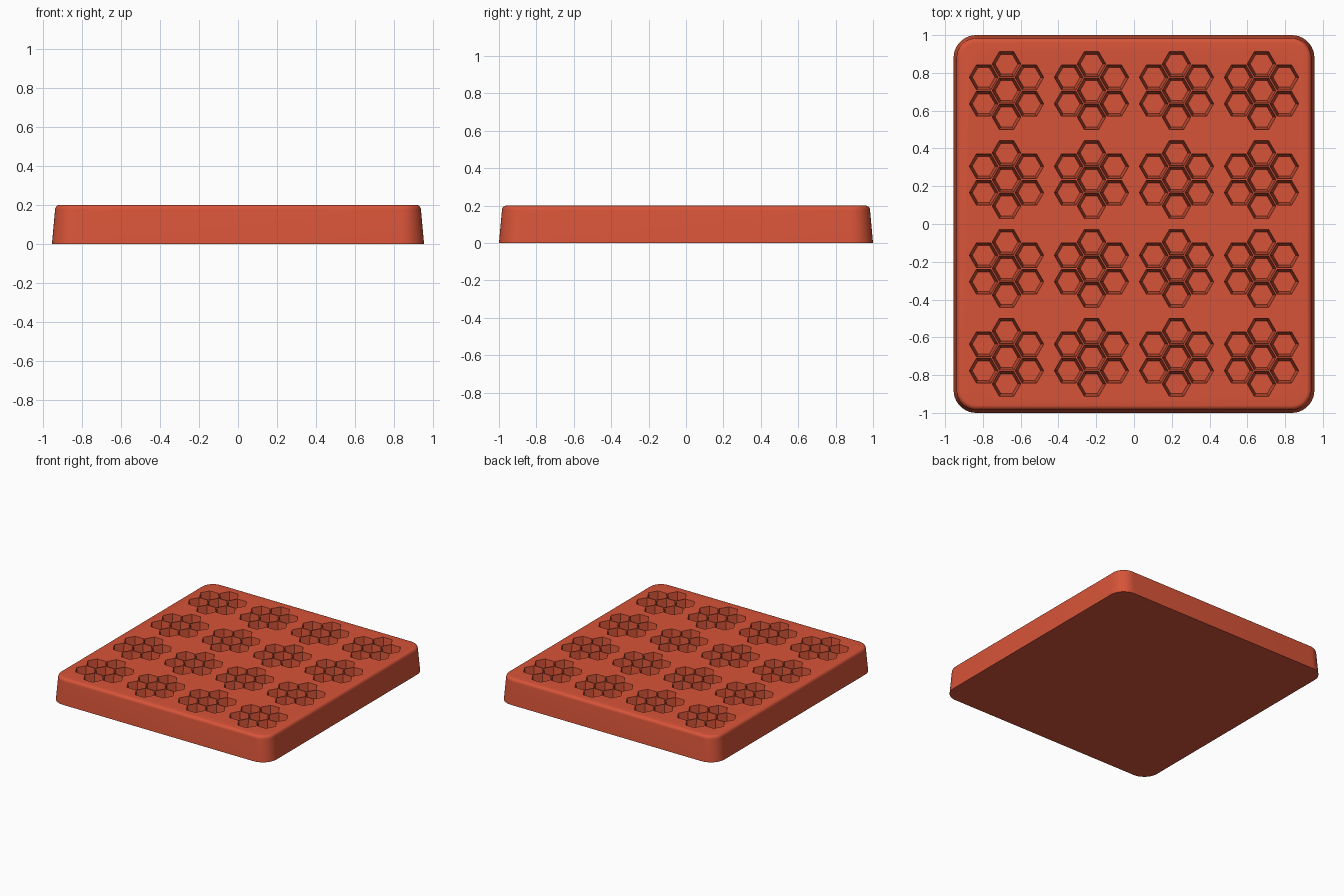
import bpy
import bmesh
from math import cos, sin, pi, radians

cube = bpy.data.objects.get("Cube")
if cube:
    bpy.data.objects.remove(cube)

HALF_X, HALF_Y, HEIGHT = 0.955, 1.0, 0.2
CORNER, FILLET, DRAFT = 0.12, 0.025, 0.016
PITCH_X, PITCH_Y = 0.45, 0.471
RIM, FLOOR, DEPTH = 0.076, 0.06, 0.14

red = bpy.data.materials.new("brick red")
red.use_nodes = True
red.diffuse_color = (0.68, 0.088, 0.04, 1)
red.node_tree.nodes["Principled BSDF"].inputs["Base Color"].default_value = red.diffuse_color


def rounded_outline(inset, z, steps=10):
    """Rounded rectangle, pulled in from the base outline by inset."""
    points = []
    for quarter, (sx, sy) in enumerate([(1, 1), (-1, 1), (-1, -1), (1, -1)]):
        for i in range(steps + 1):
            a = (quarter + i / steps) * pi / 2
            points.append((sx * (HALF_X - CORNER) + (CORNER - inset) * cos(a),
                           sy * (HALF_Y - CORNER) + (CORNER - inset) * sin(a), z))
    return points


def hexagon(x, y, radius, z):
    return [(x + radius * cos(i * pi / 3), y + radius * sin(i * pi / 3), z) for i in range(6)]


def loft(bm, outlines):
    """Skin a stack of outlines from bottom to top and cap both ends."""
    rings = [[bm.verts.new(p) for p in outline] for outline in outlines]
    for low, high in zip(rings, rings[1:]):
        for i in range(len(low)):
            j = (i + 1) % len(low)
            bm.faces.new((low[i], low[j], high[j], high[i]))
    bm.faces.new(rings[0][::-1])
    bm.faces.new(rings[-1])


def make_object(name, bm):
    mesh = bpy.data.meshes.new(name)
    bm.to_mesh(mesh)
    bm.free()
    mesh.materials.append(red)
    obj = bpy.data.objects.new(name, mesh)
    bpy.context.collection.objects.link(obj)
    return obj


# Tray block: drafted sides with a rounded top edge
bm = bmesh.new()
outlines = [rounded_outline(0, 0)]
for i in range(6):
    a = i / 5 * pi / 2
    outlines.append(rounded_outline(DRAFT + FILLET * (1 - cos(a)),
                                    HEIGHT - FILLET * (1 - sin(a))))
loft(bm, outlines)
tray = make_object("honeycomb_tray", bm)

# Pocket cutters: a four by four grid of seven-cell clusters
cells = [(0, 0), (0, 0.14), (0, -0.14)]
cells += [(sx * 0.121, sy * 0.07) for sx in (-1, 1) for sy in (-1, 1)]
bm = bmesh.new()
for column in range(4):
    for row in range(4):
        for dx, dy in cells:
            x = (column - 1.5) * PITCH_X + dx
            y = (row - 1.5) * PITCH_Y + dy
            loft(bm, [hexagon(x, y, FLOOR, HEIGHT - DEPTH),
                      hexagon(x, y, RIM, HEIGHT),
                      hexagon(x, y, RIM, HEIGHT + 0.05)])
cutter = make_object("pocket_cutter", bm)
cutter.hide_render = True

# Cut the pockets, then drop the cutter
bpy.context.view_layer.objects.active = tray
cut = tray.modifiers.new("pockets", 'BOOLEAN')
cut.operation = 'DIFFERENCE'
cut.solver = 'EXACT'
cut.object = cutter
bpy.ops.object.modifier_apply(modifier=cut.name)
bpy.data.objects.remove(cutter)

# Smooth rounded edges, crisp pockets
bpy.ops.object.select_all(action='DESELECT')
tray.select_set(True)
bpy.ops.object.shade_smooth_by_angle(angle=radians(30))
